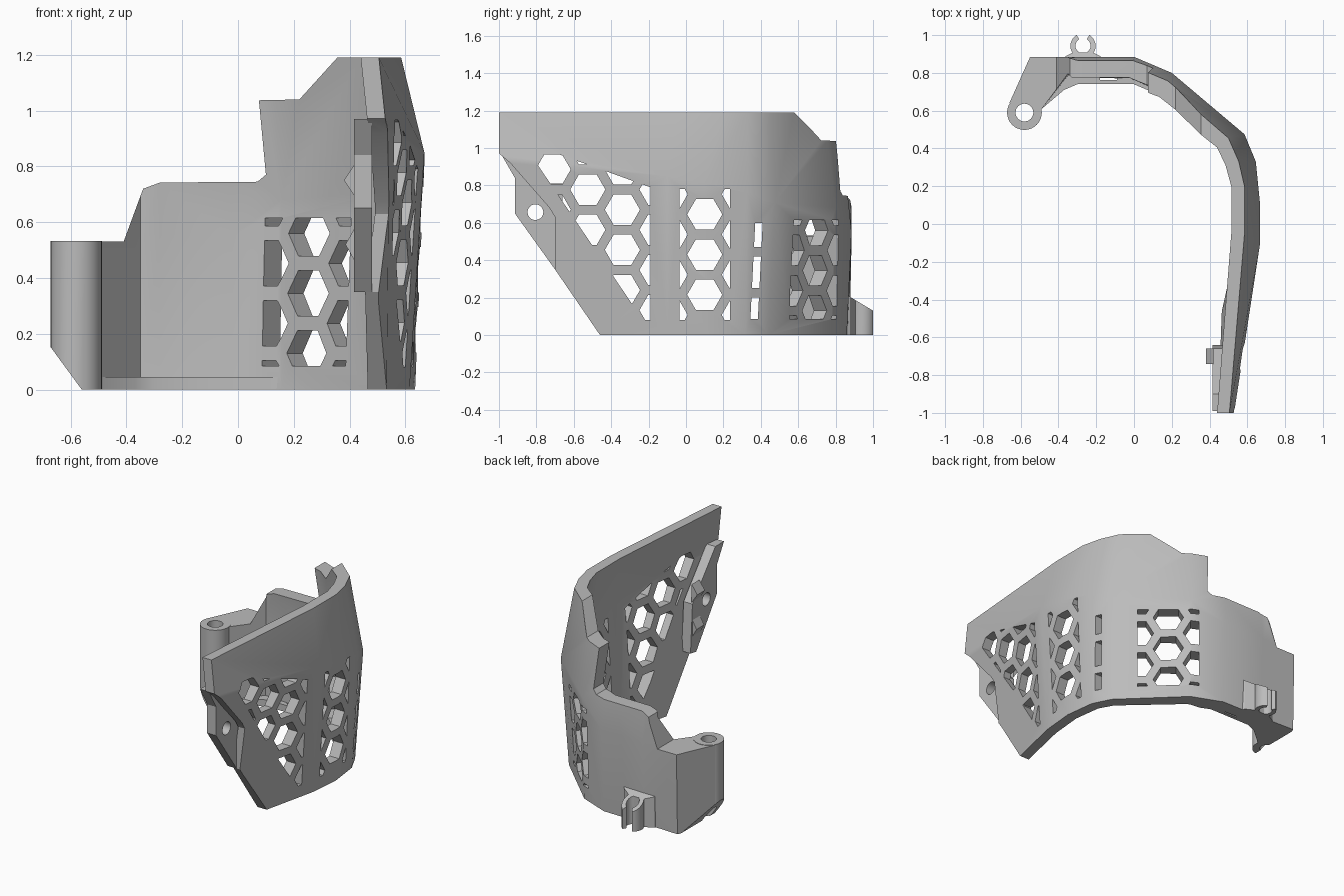
import bpy, bmesh, math
from mathutils import Vector

if "Cube" in bpy.data.objects:
    bpy.data.objects.remove(bpy.data.objects["Cube"])

grey = bpy.data.materials.new("matte grey")
grey.use_nodes = True
grey.diffuse_color = (0.5, 0.5, 0.5, 1)
grey.node_tree.nodes["Principled BSDF"].inputs["Base Color"].default_value = (0.5, 0.5, 0.5, 1)

X, Y, Z = Vector((1, 0, 0)), Vector((0, 1, 0)), Vector((0, 0, 1))
O = Vector((0, 0, 0))
SIDE, FRONT, PLAN = (O, Y, Z, X), (O, X, Z, Y), (O, X, Y, Z)
DIAGONAL = (Vector((0.31, 0.70, 0)), Vector((-0.773, 0.634, 0)), Z, Vector((0.634, 0.773, 0)))


def add_prism(bm, pts, frame, lo, hi):
    """Extrude a 2D outline along the third axis of a frame."""
    o, u, v, w = frame
    ends = [[bm.verts.new(o + u * a + v * b + w * d) for a, b in pts] for d in (lo, hi)]
    bm.faces.new(ends[0])
    bm.faces.new(ends[1])
    n = len(pts)
    for i in range(n):
        j = (i + 1) % n
        bm.faces.new((ends[0][i], ends[0][j], ends[1][j], ends[1][i]))


def finish(bm, name):
    bmesh.ops.recalc_face_normals(bm, faces=bm.faces)
    mesh = bpy.data.meshes.new(name)
    bm.to_mesh(mesh)
    bm.free()
    mesh.materials.append(grey)
    obj = bpy.data.objects.new(name, mesh)
    bpy.context.collection.objects.link(obj)
    return obj


def prisms(name, outlines, frame, lo, hi):
    bm = bmesh.new()
    for pts in outlines:
        add_prism(bm, pts, frame, lo, hi)
    return finish(bm, name)


def circle(cx, cy, r, n=32):
    return [(cx + r * math.cos(math.tau * i / n), cy + r * math.sin(math.tau * i / n)) for i in range(n)]


def cut(obj, *cutters):
    for c in cutters:
        mod = obj.modifiers.new("cut", 'BOOLEAN')
        mod.operation, mod.solver, mod.object = 'DIFFERENCE', 'EXACT', c
    deps = bpy.context.evaluated_depsgraph_get()
    deps.update()
    mesh = bpy.data.meshes.new_from_object(obj.evaluated_get(deps))
    obj.modifiers.clear()
    obj.data = mesh


def clip_to(poly, window):
    """Clip a polygon to a convex counter-clockwise window."""
    for i, a in enumerate(window):
        b = window[(i + 1) % len(window)]
        side = lambda p: (b[0] - a[0]) * (p[1] - a[1]) - (b[1] - a[1]) * (p[0] - a[0])
        out = []
        for k, q in enumerate(poly):
            p = poly[k - 1]
            sp, sq = side(p), side(q)
            if sp * sq < 0:
                t = sp / (sp - sq)
                out.append((p[0] + t * (q[0] - p[0]), p[1] + t * (q[1] - p[1])))
            if sq >= 0:
                out.append(q)
        poly = out
        if len(poly) < 3:
            return None
    area = sum(poly[k - 1][0] * q[1] - q[0] * poly[k - 1][1] for k, q in enumerate(poly)) / 2
    return poly if area > 0.0003 else None


def honeycomb(cx, cz, window, pitch=0.215, step=0.185, r=0.094):
    cells = []
    for c in range(-3, 4):
        for k in range(-5, 6):
            z = cz + (k + 0.5 * (c % 2)) * pitch
            cell = clip_to(circle(cx + c * step, z, r, 6), window)
            if cell:
                cells.append(cell)
    return cells


# Wall stations: outer point at the base, at the ridge (x, y, z), at the top, then the inward offset
stations = [
    ((0.41, -1.0), (0.53, -1.0, 0.95), (0.505, -1.0), (-0.065, 0)),
    ((0.615, -0.1), (0.668, -0.1, 0.85), (0.585, -0.05), (-0.07, 0)),
    ((0.635, 0.12), (0.668, 0.1, 0.81), (0.585, 0.2), (-0.07, 0)),
    ((0.61, 0.32), (0.645, 0.33, 0.76), (0.555, 0.33), (-0.07, -0.02)),
    ((0.55, 0.44), (0.585, 0.475, 0.71), (0.50, 0.455), (-0.06, -0.05)),
    ((0.2, 0.78), (0.2, 0.80, 0.68), (0.17, 0.74), (-0.045, -0.085)),
    ((0.0, 0.86), (0.0, 0.885, 0.55), (-0.02, 0.82), (-0.02, -0.09)),
    ((-0.3, 0.865), (-0.3, 0.885, 0.55), (-0.3, 0.82), (0.02, -0.09)),
    ((-0.55, 0.875), (-0.55, 0.885, 0.5), (-0.55, 0.885), (0.2, -0.09)),
    ((-0.66, 0.64), (-0.66, 0.64, 0.5), (-0.66, 0.64), (0.165, -0.04)),
]
bm = bmesh.new()
rings = []
for base, ridge, top, (dx, dy) in stations:
    outer = [Vector((*base, 0)), Vector(ridge), Vector((*top, 1.19))]
    inner = [p + Vector((dx, dy, 0)) for p in reversed(outer)]
    rings.append([bm.verts.new(p) for p in outer + inner])
for a, b in zip(rings, rings[1:]):
    for i in range(6):
        j = (i + 1) % 6
        bm.faces.new((a[i], a[j], b[j], b[i]))
for end in (rings[0], rings[-1]):
    bm.faces.new((end[0], end[1], end[4], end[5]))
    bm.faces.new((end[1], end[2], end[3], end[4]))
shell = finish(bm, "guard_shell")

# Cutters for the outline and the openings
front_cut = prisms("front_cutter", [[(-1.2, -0.1), (-0.39, -0.1), (-0.46, 0), (-0.7, 0.35), (-0.7, 0.63),
                   (-0.73, 0.68), (-0.94, 0.92), (-1.01, 0.98), (-1.2, 0.98)]], SIDE, 0.2, 0.9)
top_cut = prisms("top_cutter", [[(-0.9, 0.53), (-0.41, 0.53), (-0.34, 0.72), (-0.28, 0.742), (0.07, 0.745),
                 (0.1, 0.77), (0.075, 1.037), (0.22, 1.04), (0.365, 1.2), (0.365, 1.4), (-0.9, 1.4)]],
                 FRONT, 0.3, 1.2)
chamfer = prisms("chamfer_cutter", [[(-0.78, 0.3), (-0.487, -0.1), (-0.78, -0.1)]], FRONT, 0.3, 1.2)
bore = prisms("bore_cutter", [circle(-0.58, 0.59, 0.047)], PLAN, -0.2, 0.8)

window_front = [(-0.23, 0.08), (-0.19, 0.08), (-0.19, 0.79), (-0.69, 0.97), (-0.77, 0.97), (-0.8, 0.92)]
window_mid = [(-0.035, 0.08), (0.235, 0.08), (0.235, 0.78), (-0.035, 0.78)]
window_back = [(-0.19, 0.085), (0.19, 0.085), (0.19, 0.615), (-0.19, 0.615)]
slots = [[(0.34 + 0.05 * a, a), (0.38 + 0.05 * a, a), (0.38 + 0.05 * b, b), (0.34 + 0.05 * b, b)]
         for a, b in ((0.085, 0.2), (0.25, 0.42), (0.47, 0.6))]
side_holes = prisms("side_hole_cutter", honeycomb(-0.34, 0.24, window_front)
                    + honeycomb(0.1, 0.215, window_mid) + slots, SIDE, 0.3, 0.85)
back_holes = prisms("back_hole_cutter", honeycomb(0, 0.13, window_back), DIAGONAL, -0.25, 0.2)
cut(shell, front_cut, top_cut, chamfer, bore, side_holes, back_holes)

# Screw post at the far end of the back wall
post = prisms("screw_post", [circle(-0.58, 0.59, 0.092)], PLAN, 0, 0.532)
cut(post, chamfer, bore)

# Ledge inside the base of the back wall, with a small slot
ledge = prisms("base_ledge", [[(-0.5, 0.6), (-0.37, 0.71), (-0.3, 0.74), (0, 0.74), (0.07, 0.71), (0.2, 0.695),
               (0.15, 0.78), (0, 0.84), (-0.4, 0.84), (-0.56, 0.7)]], PLAN, 0, 0.045)
ledge_slot = prisms("slot_cutter", [[(-0.18, 0.762), (-0.09, 0.762), (-0.09, 0.785), (-0.18, 0.785)]],
                    PLAN, -0.1, 0.1)
cut(ledge, ledge_slot)

# Cable clip: open ring on a flared foot, its top sloping down to the rear
arc = [math.radians(120 + 300 * i / 20) for i in range(21)]
ring = [(-0.27 + 0.067 * math.cos(t), 0.943 + 0.067 * math.sin(t)) for t in arc]
ring += [(-0.27 + 0.04 * math.cos(t), 0.943 + 0.04 * math.sin(t)) for t in reversed(arc)]
foot = [(-0.39, 0.86), (-0.15, 0.86), (-0.16, 0.878), (-0.22, 0.91), (-0.25, 0.908), (-0.29, 0.908),
        (-0.32, 0.91), (-0.38, 0.878)]
slope = prisms("slope_cutter", [[(0.8, 0.25), (1.1, 0.07), (1.1, 0.5), (0.8, 0.5)]], SIDE, -0.6, 0.1)
clip_ring = prisms("cable_clip_ring", [ring], PLAN, 0, 0.25)
clip_foot = prisms("cable_clip_foot", [foot], PLAN, 0, 0.25)
for part in (clip_ring, clip_foot):
    cut(part, slope)

# Mounting tab with a round hole and two small inner ribs
tab = prisms("mounting_tab", [[(-0.7, 0.35), (-0.64, 0.36), (-0.66, 0.68), (-0.9, 0.97), (-0.99, 0.97),
             (-0.915, 0.84), (-0.915, 0.65)]], SIDE, 0.415, 0.48)
tab_hole = prisms("tab_hole_cutter", [circle(-0.805, 0.657, 0.042)], SIDE, 0.2, 0.6)
cut(tab, tab_hole)
ribs = prisms("tab_ribs", [[(0.42, 0.69), (0.38, 0.75), (0.42, 0.81)], [(0.43, 0.44), (0.385, 0.52), (0.43, 0.6)]],
              FRONT, -0.74, -0.66)

for helper in (front_cut, top_cut, chamfer, bore, side_holes, back_holes, ledge_slot, slope, tab_hole):
    bpy.data.objects.remove(helper)

# Soft shading with sharp edges kept
bpy.ops.object.select_all(action='DESELECT')
for part in (shell, post, ledge, clip_ring, clip_foot, tab, ribs):
    part.select_set(True)
    bpy.context.view_layer.objects.active = part
bpy.ops.object.shade_smooth_by_angle(angle=math.radians(25))
